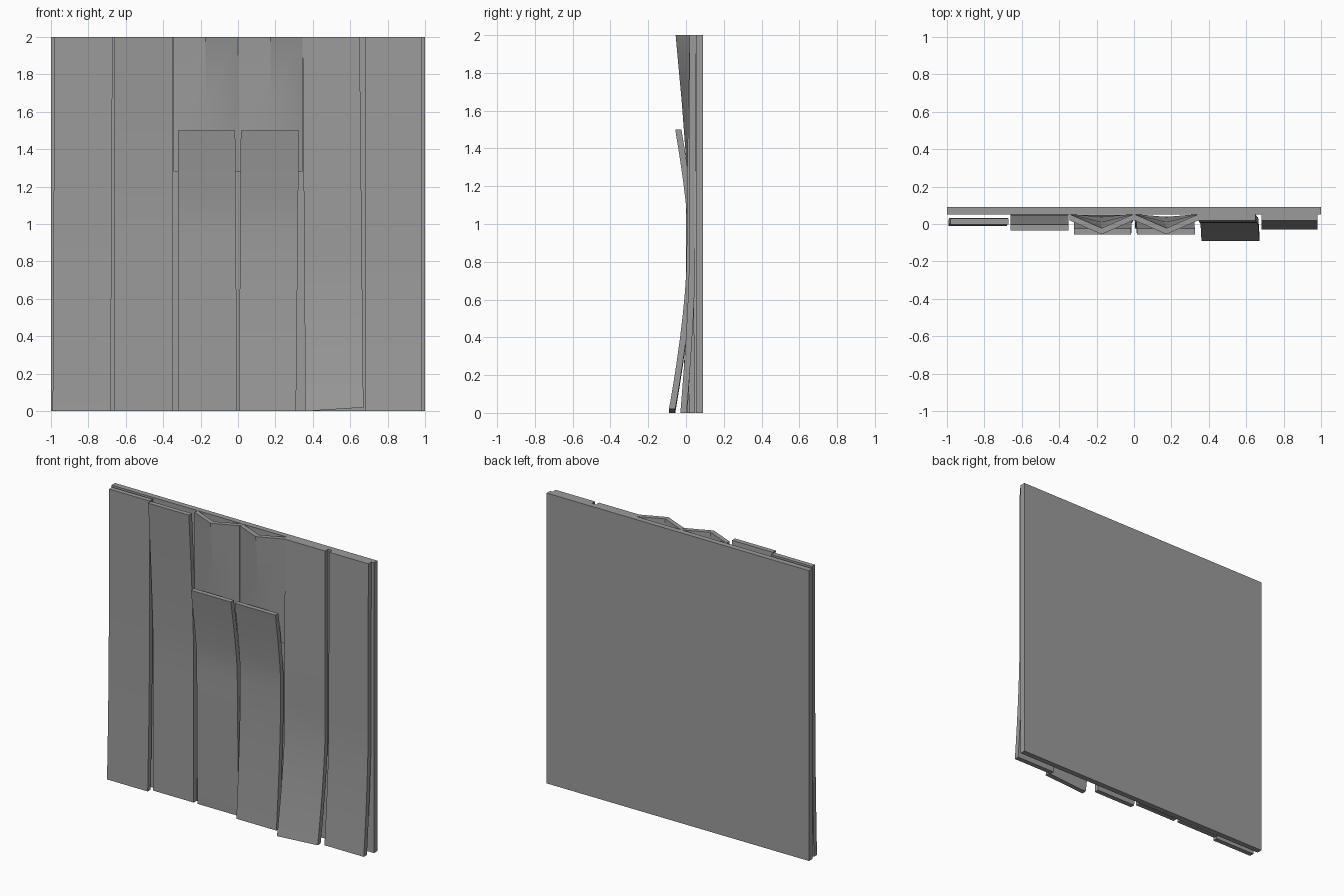
import bpy, bmesh, math

cube = bpy.data.objects.get("Cube")
if cube:
    bpy.data.objects.remove(cube, do_unlink=True)

grey = bpy.data.materials.new("weathered_grey")
grey.use_nodes = True
colour = (0.33, 0.33, 0.33, 1)
grey.diffuse_color = colour
grey.node_tree.nodes["Principled BSDF"].inputs["Base Color"].default_value = colour

THICK = 0.033


def loft(name, rings):
    """Skin a stack of matching closed rings and cap both ends."""
    bm = bmesh.new()
    rows = [[bm.verts.new(p) for p in ring] for ring in rings]
    n = len(rows[0])
    for low, high in zip(rows, rows[1:]):
        for i in range(n):
            j = (i + 1) % n
            bm.faces.new((low[i], low[j], high[j], high[i]))
    bm.faces.new(rows[0])
    bm.faces.new(rows[-1])
    bmesh.ops.recalc_face_normals(bm, faces=bm.faces)
    mesh = bpy.data.meshes.new(name)
    bm.to_mesh(mesh)
    bm.free()
    mesh.materials.append(grey)
    ob = bpy.data.objects.new(name, mesh)
    bpy.context.collection.objects.link(ob)
    bpy.ops.object.select_all(action="DESELECT")
    ob.select_set(True)
    bpy.context.view_layer.objects.active = ob
    bpy.ops.object.shade_smooth_by_angle(angle=math.radians(20))
    return ob


def ramp(t, power):
    return min(max(t, 0), 1) ** power


def plank(name, bottom_x, top_x, front, height=2.0, tilt=0.0, steps=16):
    """Warped board; front holds the front face's y at bottom, middle and top."""
    bottom, middle, top = front
    rings = []
    for k in range(steps + 1):
        t = k / steps
        z = t * height
        y = middle
        y += (bottom - middle) * ramp((0.8 - z) / 0.8, 1.5)
        y += (top - middle) * ramp((z - 1) / (height - 1), 1.3)
        x0, x1 = (b + (a - b) * t for a, b in zip(top_x, bottom_x))
        lift = tilt * (1 - t)
        rings.append([(x0, y, z), (x1, y, z + lift),
                      (x1, y + THICK, z + lift), (x0, y + THICK, z)])
    return loft(name, rings)


def folded_panel(name, centre, half, low_z=1.28):
    """V-folded sheet whose crease leans forward towards the top."""
    rings = []
    for z, crease in ((low_z, 0.005), (1.64, -0.022), (2.0, -0.055)):
        fronts = [(centre - half, 0.02), (centre, crease), (centre + half, 0.02)]
        ring = [(x, y, z) for x, y in fronts]
        ring += [(x, y + THICK, z) for x, y in reversed(fronts)]
        rings.append(ring)
    return loft(name, rings)


# Flat backing board
loft("backing_board", [[(-1, 0.052, z), (1, 0.052, z), (1, 0.09, z), (-1, 0.09, z)]
                       for z in (0, 2)])

# Full-height boards
plank("outer_right_plank", (-0.99, -0.68), (-0.98, -0.67), (-0.012, 0.0, -0.004))
plank("inner_right_plank", (-0.66, -0.35), (-0.66, -0.35), (0.018, 0.018, -0.035))
plank("inner_left_plank", (0.36, 0.67), (0.345, 0.65), (-0.09, 0.004, 0.019), tilt=0.02)
plank("outer_left_plank", (0.68, 0.98), (0.68, 0.98), (-0.03, 0.016, 0.019))

# Short centre boards
plank("short_right_plank", (-0.32, -0.005), (-0.32, -0.015), (0.016, 0.008, -0.057), 1.5)
plank("short_left_plank", (0.005, 0.31), (0.015, 0.325), (-0.025, 0.008, -0.057), 1.5)

# Folded sheets above the short boards
for side, sign in (("right", -1), ("left", 1)):
    folded_panel(side + "_folded_panel", sign * 0.173, 0.172)
